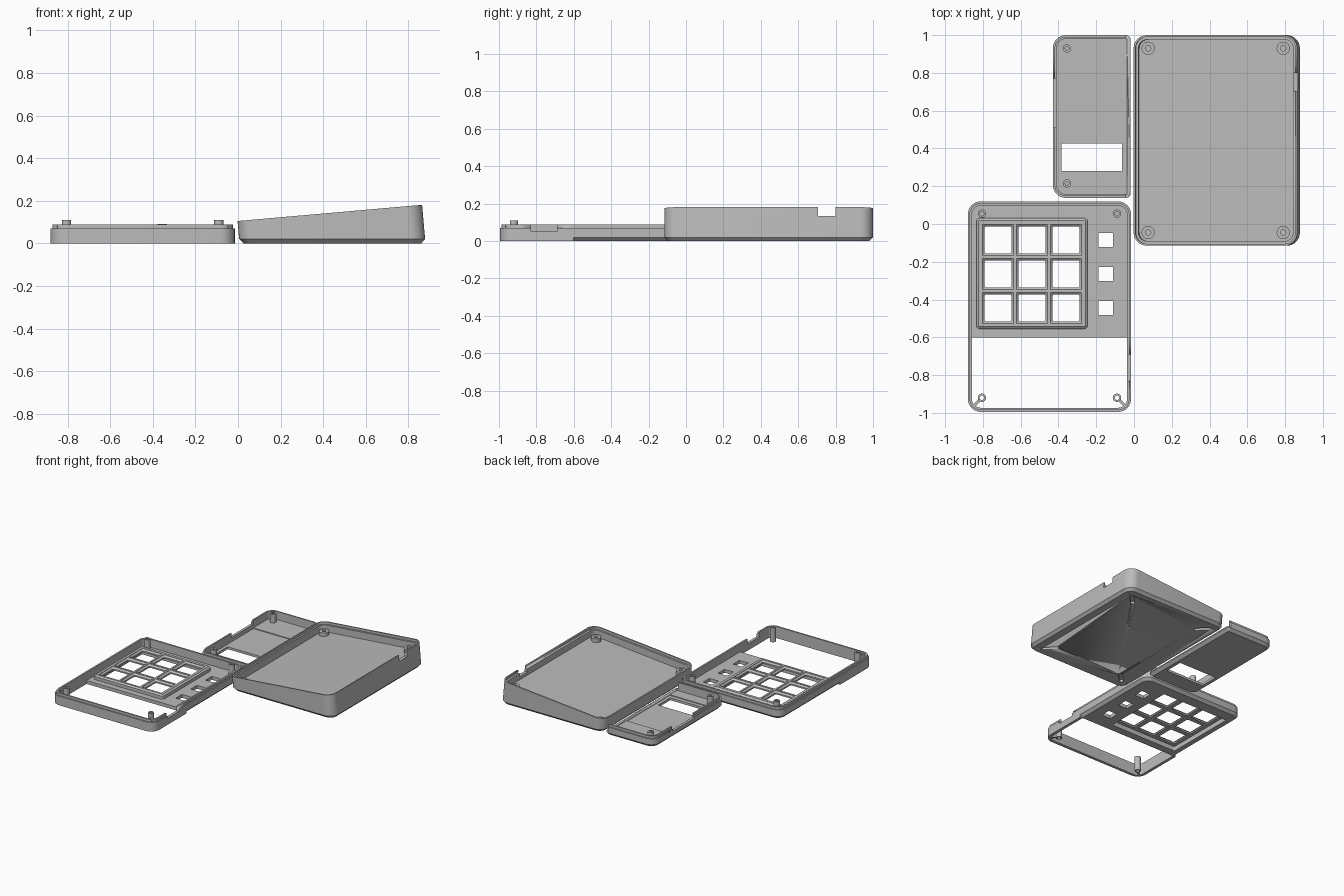
import bpy, bmesh, math

if "Cube" in bpy.data.objects:
    bpy.data.objects.remove(bpy.data.objects["Cube"])

grey = bpy.data.materials.new("plain grey")
grey.diffuse_color = (0.5, 0.5, 0.5, 1)
grey.use_nodes = True
grey.node_tree.nodes["Principled BSDF"].inputs["Base Color"].default_value = grey.diffuse_color


def finish(name, bm):
    bmesh.ops.remove_doubles(bm, verts=bm.verts, dist=0.0002)
    bmesh.ops.recalc_face_normals(bm, faces=bm.faces)
    mesh = bpy.data.meshes.new(name)
    bm.to_mesh(mesh)
    bm.free()
    ob = bpy.data.objects.new(name, mesh)
    bpy.context.collection.objects.link(ob)
    mesh.materials.append(grey)
    bpy.ops.object.select_all(action='DESELECT')
    ob.select_set(True)
    bpy.context.view_layer.objects.active = ob
    bpy.ops.object.shade_smooth_by_angle(angle=math.radians(30))
    return ob


def outline(x0, x1, y0, y1, radii, inset=0, split=None, steps=8):
    """Rounded rectangle; inset may depend on y, split adds points on the long sides."""
    f = inset if callable(inset) else lambda y: inset
    pts = []
    corners = [(x1, y1, -1, -1, 0), (x0, y1, 1, -1, 90), (x0, y0, 1, 1, 180), (x1, y0, -1, 1, 270)]
    for (cx, cy, sx, sy, a0), rad in zip(corners, radii):
        i = f(cy)
        r = max(rad - i, 0.004)
        for k in range(steps + 1):
            a = math.radians(a0 + 90 * k / steps)
            pts.append((cx + sx * (i + r) + r * math.cos(a), cy + sy * (i + r) + r * math.sin(a)))
        if split is not None and a0 in (90, 270):
            ys = (split + 0.001, split - 0.001) if a0 == 90 else (split - 0.001, split + 0.001)
            pts += [(cx + sx * f(y), y) for y in ys]
    return pts


def loft(name, rings, closed=False):
    """Skin rings of 3D points; closed joins last to first, otherwise the ends are capped."""
    bm = bmesh.new()
    vs = [[bm.verts.new(p) for p in ring] for ring in rings]
    n = len(vs[0])
    pairs = list(zip(vs, vs[1:])) + ([(vs[-1], vs[0])] if closed else [])
    for a, b in pairs:
        for k in range(n):
            bm.faces.new((a[k], a[(k + 1) % n], b[(k + 1) % n], b[k]))
    if not closed:
        bm.faces.new(vs[0])
        bm.faces.new(vs[-1])
    return finish(name, bm)


def panel(name, x0, x1, y0, y1, z0, z1, holes=()):
    """Flat slab with rectangular through holes (x0, x1, y0, y1)."""
    xs = sorted({round(v, 4) for h in holes for v in h[:2]} | {x0, x1})
    ys = sorted({round(v, 4) for h in holes for v in h[2:]} | {y0, y1})
    bm = bmesh.new()
    grid = [[bm.verts.new((x, y, z0)) for y in ys] for x in xs]
    for i in range(len(xs) - 1):
        for j in range(len(ys) - 1):
            mx, my = (xs[i] + xs[i + 1]) / 2, (ys[j] + ys[j + 1]) / 2
            if not any(h[0] < mx < h[1] and h[2] < my < h[3] for h in holes):
                bm.faces.new((grid[i][j], grid[i + 1][j], grid[i + 1][j + 1], grid[i][j + 1]))
    bmesh.ops.delete(bm, geom=[v for v in bm.verts if not v.link_faces], context='VERTS')
    ext = bmesh.ops.extrude_face_region(bm, geom=bm.faces[:])
    for v in ext["geom"]:
        if isinstance(v, bmesh.types.BMVert):
            v.co.z = z1
    return finish(name, bm)


def tube(name, x, y, r, hole, z0, z1):
    def ring(q, z):
        return [(x + q * math.cos(k * math.pi / 12), y + q * math.sin(k * math.pi / 12), z) for k in range(24)]
    return loft(name, [ring(r, z0), ring(r, z1), ring(hole, z1), ring(hole, z0)], closed=True)


def cut(ob, cutter):
    mod = ob.modifiers.new("cut", 'BOOLEAN')
    mod.object = cutter
    mod.solver = 'EXACT'
    bpy.ops.object.select_all(action='DESELECT')
    bpy.context.view_layer.objects.active = ob
    ob.select_set(True)
    bpy.ops.object.modifier_apply(modifier=mod.name)
    bpy.data.objects.remove(cutter)


def square(cx, cy, h):
    return (cx - h, cx + h, cy - h, cy + h)


# --- Wedge-shaped base case: leaning walls, sloped rim and floor ---
SLOPE = 0.087


def rim(x):
    return 0.105 + SLOPE * x


def case_ring(inset, zfun):
    pts = outline(0, 0.873, -0.115, 1.0, [0.07] * 4, inset)
    return [(x + 0.007 - SLOPE * zfun(x), y, zfun(x)) for x, y in pts]


case = loft("base_case", [
    case_ring(0.02, lambda x: 0), case_ring(0, lambda x: 0.02), case_ring(0, rim),
    case_ring(0.01, rim), case_ring(0.01, lambda x: rim(x) - 0.018),
    case_ring(0.024, lambda x: rim(x) - 0.018), case_ring(0.024, lambda x: rim(x) - 0.07)])
cut(case, panel("port_cutter", 0.82, 0.92, 0.705, 0.80, 0.135, 0.3))

# Diagonal slots under the base
for cx, sx in ((0.12, 1), (0.76, -1)):
    for cy, sy in ((0.0, 1), (0.885, -1)):
        pts = outline(-0.06, 0.06, -0.014, 0.014, [0.014] * 4)
        c = math.sqrt(0.5)
        turned = [(cx + c * (x * sx - y * sy), cy + c * (x * sy + y * sx)) for x, y in pts]
        cut(case, loft("slot_cutter", [[(x, y, z) for x, y in turned] for z in (-0.02, 0.02)]))

# Screw bosses in the base
for x in (0.075, 0.79):
    for y in (-0.045, 0.93):
        z = rim(x) - 0.07
        tube("base_boss", x, y, 0.035, 0.014, z - 0.01, z + 0.028)

# --- Top frame, lying face down ---
SPLIT = -0.6


def frame_ring(back, front, z):
    f = (lambda y: back if y > SPLIT else front)
    return [(x, y, z) for x, y in outline(-0.88, -0.015, -0.995, 0.12, [0.07] * 4, f, SPLIT)]


frame = loft("top_frame", [
    frame_ring(0.02, 0, 0), frame_ring(0, 0, 0.02), frame_ring(0, 0, 0.07),
    frame_ring(0.009, 0.009, 0.07), frame_ring(0.009, 0.009, 0.088),
    frame_ring(0.022, 0.022, 0.088), frame_ring(0.022, 0.022, 0.026),
    frame_ring(0.045, 0.022, 0.026), frame_ring(0.045, 0.022, 0)], closed=True)
cut(frame, panel("frame_port_cutter", -0.06, 0.02, -0.83, -0.69, 0.05, 0.2))

# Face plate with keypad recess and three small button openings
rows = (-0.085, -0.265, -0.445)
cols = (-0.72, -0.54, -0.36)
panel("face_plate", -0.84, -0.055, SPLIT, 0.08, 0, 0.026,
      [(-0.822, -0.258, -0.542, 0.018)] + [square(-0.15, y, 0.038) for y in rows])

# Raised keypad tray
tray = [[(x, y, z) for x, y in outline(-0.835, -0.245, -0.555, 0.031, [0.02] * 4, i)]
        for i, z in ((0, 0.002), (0, 0.05), (0.013, 0.06), (0.013, 0.002))]
loft("keypad_wall", tray, closed=True)
panel("keypad_grid", -0.823, -0.257, -0.543, 0.019, 0.035, 0.06,
      [square(x, y, 0.083) for x in cols for y in rows])
for x in cols:
    for y in rows:
        rings = [[(px, py, z) for px, py in outline(*square(x, y, h), [0.01] * 4, 0, None, 2)]
                 for h, z in ((0.084, 0.035), (0.084, 0.058), (0.072, 0.046), (0.072, 0.035))]
        loft("key_collar", rings, closed=True)

# Frame screw posts, the front pair joined to the corners by ribs
for x, sx in ((-0.805, -1), (-0.09, 1)):
    tube("frame_post", x, 0.055, 0.022, 0.012, 0.01, 0.11)
    tube("frame_post", x, -0.92, 0.022, 0.012, 0.0, 0.11)
    a, b = (x + sx * 0.014, -0.934), (x + sx * 0.05, -0.97)
    w = 0.005
    rib = [(a[0] - w, a[1] - sx * w), (b[0] - w, b[1] - sx * w),
           (b[0] + w, b[1] + sx * w), (a[0] + w, a[1] + sx * w)]
    loft("corner_rib", [[(px, py, z) for px, py in rib] for z in (0.005, 0.085)])


# --- Separate lid with display window ---
def lid_ring(inset, z):
    return [(x, y, z) for x, y in outline(-0.43, -0.018, 0.138, 1.0, [0.025, 0.07, 0.07, 0.025], inset)]


lid = loft("lid_wall", [
    lid_ring(0.02, 0), lid_ring(0, 0.02), lid_ring(0, 0.065), lid_ring(0.009, 0.065),
    lid_ring(0.009, 0.083), lid_ring(0.02, 0.083), lid_ring(0.02, 0.018),
    lid_ring(0.045, 0.018), lid_ring(0.045, 0)], closed=True)
cut(lid, panel("lid_side_cutter", -0.5, -0.40, 0.51, 0.77, 0.05, 0.2))
cut(lid, panel("lid_edge_cutter", -0.042, 0.02, 0.1, 1.1, 0.03, 0.2))
panel("lid_plate", -0.39, -0.058, 0.178, 0.96, 0, 0.018, [(-0.388, -0.06, 0.28, 0.425)])
panel("lid_step_back", -0.411, -0.037, 0.77, 0.975, 0.016, 0.024)
panel("lid_step_front", -0.411, -0.037, 0.163, 0.25, 0.016, 0.024)
for y in (0.215, 0.93):
    tube("lid_post", -0.355, y, 0.022, 0.01, 0.01, 0.09)
